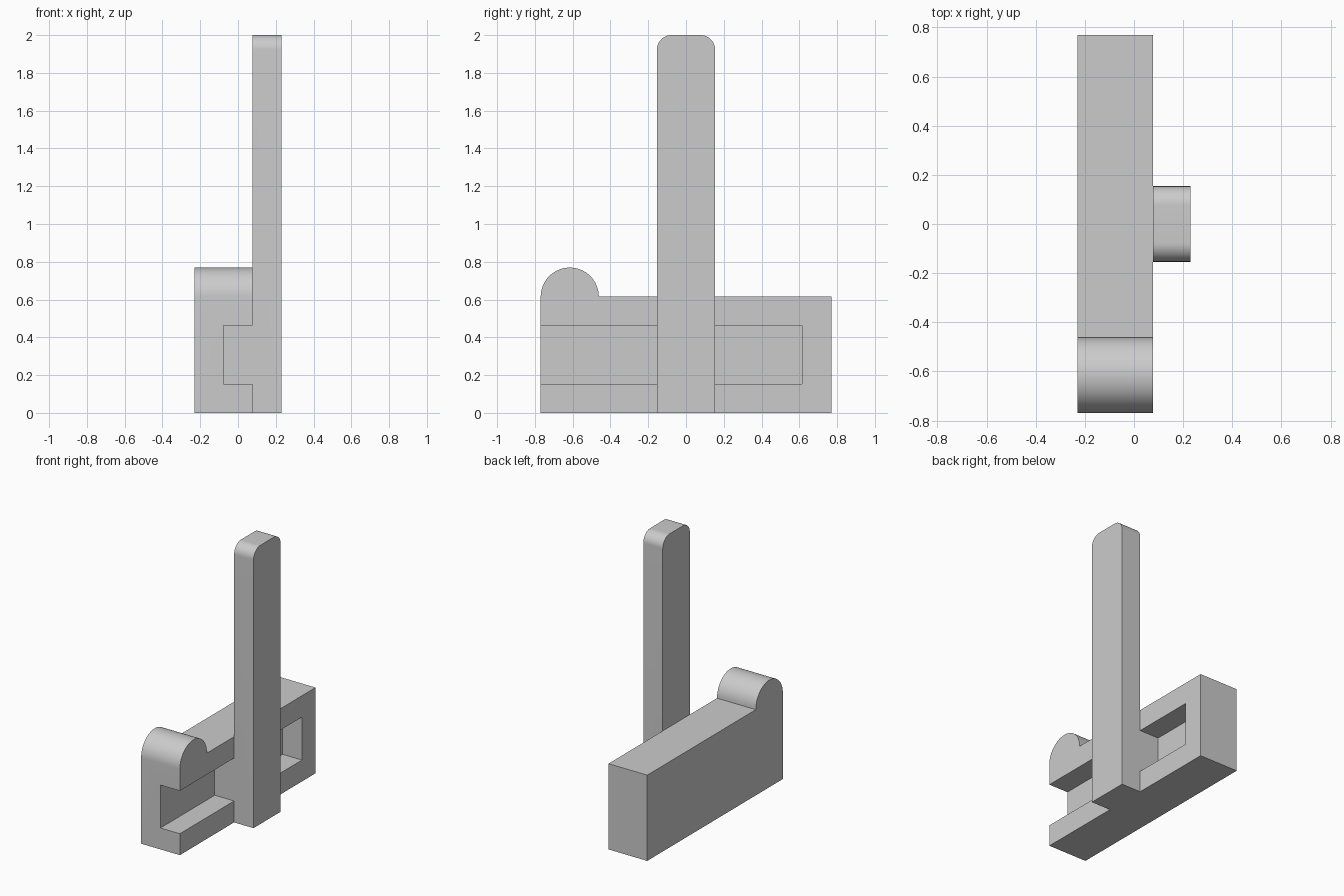
import bpy, bmesh, math
from mathutils import Vector

if "Cube" in bpy.data.objects:
    bpy.data.objects.remove(bpy.data.objects["Cube"], do_unlink=True)

U = 1 / 13  # design unit

grey = bpy.data.materials.new("light grey")
grey.use_nodes = True
colour = (0.6, 0.6, 0.6, 1)
grey.diffuse_color = colour
grey.node_tree.nodes["Principled BSDF"].inputs["Base Color"].default_value = colour


def arc(cy, cz, r, start, end, steps):
    """Points of an arc in the side plane, angles in degrees."""
    angles = [math.radians(start + (end - start) * i / steps) for i in range(steps + 1)]
    return [(cy + r * math.cos(a), cz + r * math.sin(a)) for a in angles]


def extrude_profile(name, profile, x0, x1):
    """Extrude a (y, z) outline from x0 to x1, all in design units."""
    bm = bmesh.new()
    face = bm.faces.new([bm.verts.new((x0 * U, y * U, z * U)) for y, z in profile])
    result = bmesh.ops.extrude_face_region(bm, geom=[face])
    moved = [v for v in result["geom"] if isinstance(v, bmesh.types.BMVert)]
    bmesh.ops.translate(bm, verts=moved, vec=Vector(((x1 - x0) * U, 0, 0)))
    bmesh.ops.recalc_face_normals(bm, faces=bm.faces)
    mesh = bpy.data.meshes.new(name)
    bm.to_mesh(mesh)
    bm.free()
    mesh.materials.append(grey)
    obj = bpy.data.objects.new(name, mesh)
    bpy.context.collection.objects.link(obj)
    return obj


def rectangle(y0, y1, z0, z1):
    return [(y0, z0), (y1, z0), (y1, z1), (y0, z1)]


def select_only(obj):
    bpy.ops.object.select_all(action="DESELECT")
    obj.select_set(True)
    bpy.context.view_layer.objects.active = obj


def combine(target, tool, operation):
    """Apply a boolean and discard the tool object."""
    select_only(target)
    mod = target.modifiers.new("combine", "BOOLEAN")
    mod.operation = operation
    mod.solver = "EXACT"
    mod.object = tool
    bpy.ops.object.modifier_apply(modifier=mod.name)
    bpy.data.objects.remove(tool, do_unlink=True)


# Housing with a half-round bump at the front of its top
housing = extrude_profile(
    "housing", [(-10, 0), (10, 0), (10, 8)] + arc(-8, 8, 2, 0, 180, 32), -3, 1)

# Slot along the outer side, open at the front end
slot = extrude_profile("slot_cutter", rectangle(-11, 8, 2, 6), -1, 2)
slot.hide_render = True
combine(housing, slot, "DIFFERENCE")

# Upright lever with rounded top corners
lever = extrude_profile(
    "lever",
    [(-2, 0), (2, 0)] + arc(1, 25, 1, 0, 90, 16) + arc(-1, 25, 1, 90, 180, 16), 1, 3)

# Tongue that carries the lever in the slot
tongue = extrude_profile("tongue", rectangle(-2, 2, 2, 6), -1, 2)
combine(lever, tongue, "UNION")

for part in (housing, lever):
    select_only(part)
    bpy.ops.object.shade_smooth_by_angle(angle=math.radians(30))
